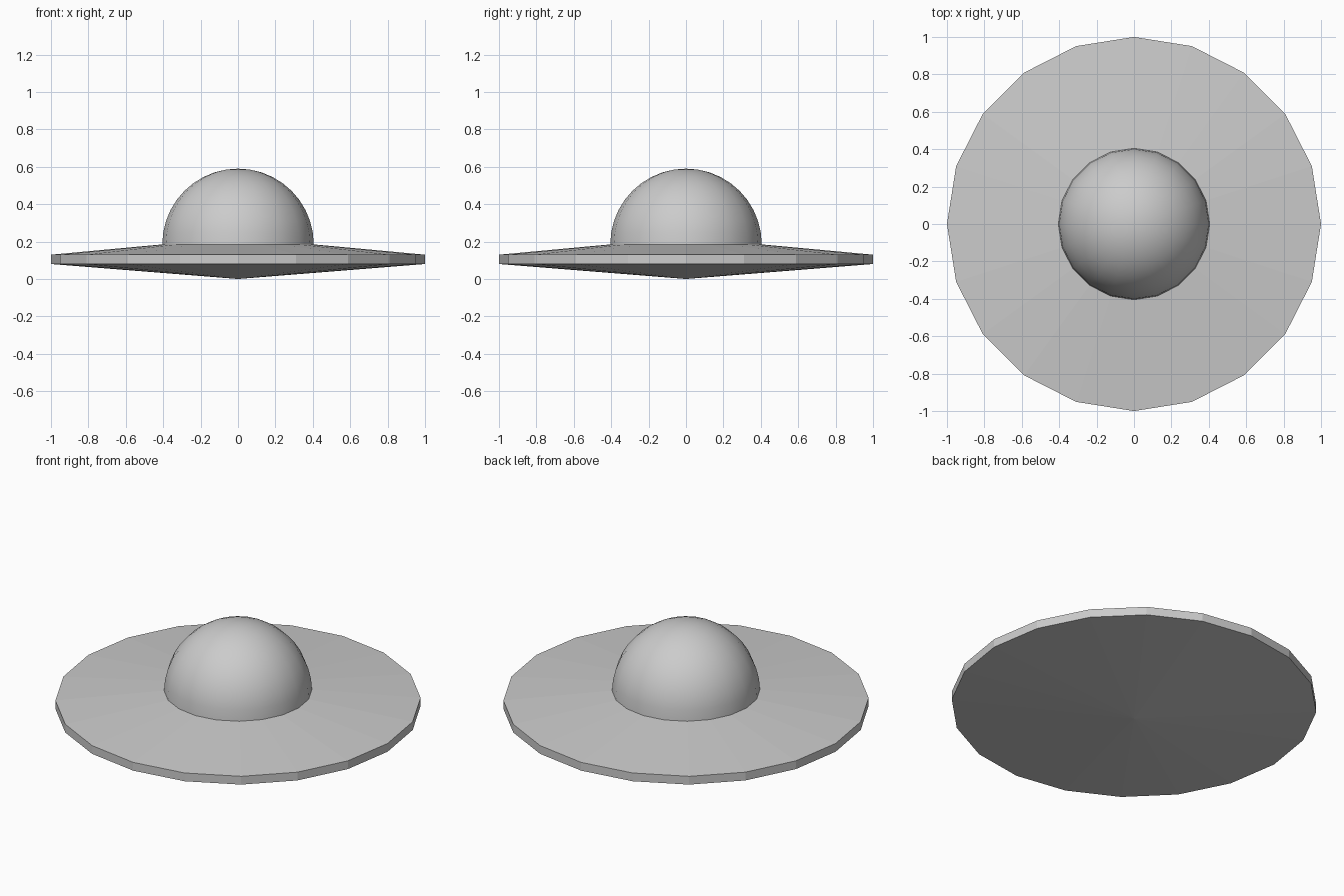
import bpy, bmesh, math

if "Cube" in bpy.data.objects:
    bpy.data.objects.remove(bpy.data.objects["Cube"])

SIDES = 20


def lathe(name, profile, smooth):
    """Revolve (radius, z) points about the z axis."""
    bm = bmesh.new()
    verts = [bm.verts.new((r, 0, z)) for r, z in profile]
    edges = [bm.edges.new(pair) for pair in zip(verts, verts[1:])]
    bmesh.ops.spin(bm, geom=verts + edges, cent=(0, 0, 0), axis=(0, 0, 1),
                   angle=2 * math.pi, steps=SIDES, use_duplicate=False)
    bmesh.ops.remove_doubles(bm, verts=bm.verts[:], dist=0.0005)
    bmesh.ops.recalc_face_normals(bm, faces=bm.faces[:])
    # Open shells: make sure the faces point away from the inside
    if sum(f.normal.dot(f.calc_center_median() - mid(profile)) for f in bm.faces) < 0:
        bmesh.ops.reverse_faces(bm, faces=bm.faces[:])
    for f in bm.faces:
        f.smooth = smooth
    mesh = bpy.data.meshes.new(name)
    bm.to_mesh(mesh)
    bm.free()
    obj = bpy.data.objects.new(name, mesh)
    bpy.context.collection.objects.link(obj)
    return obj


def mid(profile):
    from mathutils import Vector
    return Vector((0, 0, (profile[0][1] + profile[-1][1]) / 2 if profile[0][0] < 0.01
                   else profile[0][1]))


DOME_R, DOME_Z = 0.405, 0.185

# Saucer: shallow cone below, upright rim, gentle slope up to the dome
lathe("saucer", [(0, 0), (1, 0.08), (1, 0.13), (DOME_R, DOME_Z)], False)

# Dome: smooth hemisphere seated on the saucer
STEPS = 10
arc = [(DOME_R * math.cos(a), DOME_Z + DOME_R * math.sin(a))
       for a in (math.pi / 2 * i / STEPS for i in range(STEPS + 1))]
lathe("dome", arc, True)
